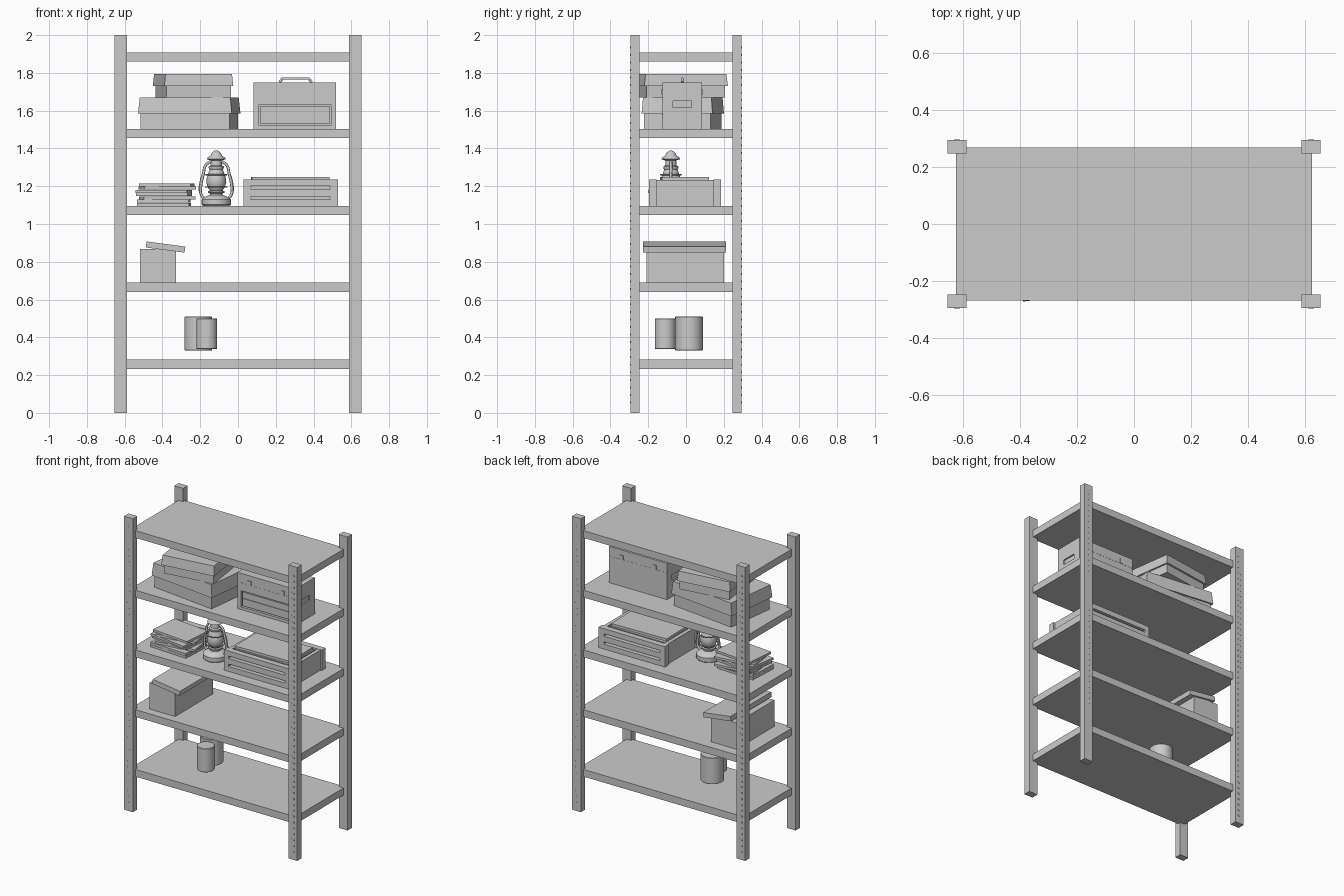
import bpy, math, random
from mathutils import Vector

if "Cube" in bpy.data.objects:
    bpy.data.objects.remove(bpy.data.objects["Cube"])
random.seed(4)


def box(name, x, y, z, rot=0, tilt=0, taper=1.0):
    """Box from (min, max) ranges, turned about its own centre; taper scales the top."""
    c = Vector(((x[0]+x[1])/2, (y[0]+y[1])/2, (z[0]+z[1])/2))
    bpy.ops.mesh.primitive_cube_add(size=1, location=c)
    o = bpy.context.object
    o.name = name
    for v in o.data.vertices:
        k = taper if v.co.z > 0 else 1
        v.co = (v.co.x*(x[1]-x[0])*k, v.co.y*(y[1]-y[0])*k, v.co.z*(z[1]-z[0]))
    o.rotation_euler = (0, math.radians(tilt), math.radians(rot))
    return o


def cbox(name, cx, cy, w, d, z, **kw):
    return box(name, (cx-w/2, cx+w/2), (cy-d/2, cy+d/2), z, **kw)


def cut(o, cutter):
    m = o.modifiers.new("cut", 'BOOLEAN')
    m.operation, m.object, m.solver = 'DIFFERENCE', cutter, 'EXACT'
    bpy.context.view_layer.objects.active = o
    bpy.ops.object.modifier_apply(modifier=m.name)
    bpy.data.objects.remove(cutter)


def lathe(name, profile, loc, n=32):
    """Revolve (radius, height) points; closed with caps."""
    verts, faces = [], []
    for r, z in profile:
        for i in range(n):
            a = 2*math.pi*i/n
            verts.append((r*math.cos(a), r*math.sin(a), z))
    for j in range(len(profile)-1):
        for i in range(n):
            k = (i+1) % n
            faces.append((j*n+i, j*n+k, (j+1)*n+k, (j+1)*n+i))
    faces += [tuple(reversed(range(n))), tuple(range(len(verts)-n, len(verts)))]
    me = bpy.data.meshes.new(name)
    me.from_pydata(verts, [], faces)
    o = bpy.data.objects.new(name, me)
    bpy.context.collection.objects.link(o)
    o.location = loc
    bpy.ops.object.select_all(action='DESELECT')
    o.select_set(True)
    bpy.context.view_layer.objects.active = o
    bpy.ops.object.shade_smooth_by_angle(angle=math.radians(40))
    return o


def tube(name, pts, r, loc=(0, 0, 0), smooth=True, cyclic=False):
    cu = bpy.data.curves.new(name, 'CURVE')
    cu.dimensions, cu.bevel_depth, cu.bevel_resolution = '3D', r, 2
    cu.use_fill_caps, cu.resolution_u = True, 6
    s = cu.splines.new('BEZIER')
    s.bezier_points.add(len(pts)-1)
    for b, p in zip(s.bezier_points, pts):
        b.co = p
        b.handle_left_type = b.handle_right_type = 'AUTO' if smooth else 'VECTOR'
    s.use_cyclic_u = cyclic
    o = bpy.data.objects.new(name, cu)
    bpy.context.collection.objects.link(o)
    o.location = loc
    return o


# Posts with a column of small slots on their outer faces
for sx in (-1, 1):
    for sy in (-1, 1):
        cbox("post", sx*0.62, sy*0.271, 0.066, 0.048, (0, 2))
        s = cbox("post_slots", sx*0.62, sy*0.295, 0.022, 0.0012, (0.05, 0.06))
        a = s.modifiers.new("column", 'ARRAY')
        a.count, a.use_relative_offset, a.use_constant_offset = 48, False, True
        a.constant_offset_displace = (0, 0, 0.04)

# Shelves
for z in (0.233, 0.64, 1.047, 1.454, 1.86):
    cbox("shelf", 0, 0, 1.245, 0.536, (z, z+0.049))

# Two stacked cartons on the upper shelf, turned opposite ways
cbox("lower_carton", -0.258, -0.017, 0.475, 0.355, (1.503, 1.62), rot=-7)
cbox("lower_carton_lid", -0.258, -0.017, 0.50, 0.378, (1.585, 1.67), rot=-7, taper=0.965)
cbox("upper_carton", -0.238, -0.025, 0.345, 0.42, (1.67, 1.75), rot=8)
cbox("upper_carton_lid", -0.238, -0.025, 0.368, 0.447, (1.73, 1.795), rot=8, taper=0.965)

# Toolbox: recessed drawer, end grips, lid seam, latches and handle
tb = box("toolbox", (0.083, 0.52), (-0.125, 0.085), (1.503, 1.75))
cut(tb, box("cutter", (0.112, 0.493), (-0.15, -0.108), (1.522, 1.632)))
for x in (0.083, 0.52):
    cut(tb, cbox("cutter", x, -0.02, 0.02, 0.1, (1.617, 1.652)))
box("drawer_front", (0.12, 0.485), (-0.122, -0.1), (1.53, 1.624))
box("drawer_pull", (0.125, 0.48), (-0.127, -0.12), (1.577, 1.583))
for y in (-0.1255, 0.0855):
    box("lid_seam", (0.085, 0.518), (y-0.0005, y+0.0005), (1.683, 1.686))
    for x in (0.175, 0.425):
        cbox("latch", x, y, 0.026, 0.008, (1.685, 1.715))
tube("toolbox_handle", [(x, -0.02, z) for x, z in
     ((0.22, 1.75), (0.235, 1.77), (0.375, 1.77), (0.39, 1.75))], 0.007, smooth=False)

# Stack of magazines
for i in range(7):
    z = 1.096 + i*0.0172
    cbox("magazine", -0.385+random.uniform(-.012, .012), -0.07+random.uniform(-.015, .015),
         0.275, 0.205, (z, z+0.0155), rot=random.uniform(-14, 14))

# Lantern: tank, burner, globe, chimney and hood
L = (-0.115, -0.08, 1.096)
lathe("lantern_tank", [(.070, 0), (.077, .006), (.077, .034), (.070, .042), (.045, .054), (.034, .058)], L)
lathe("lantern_burner", [(.034, .055), (.034, .066), (.044, .07), (.044, .078), (.03, .082)], L)
lathe("lantern_globe", [(.033, .08), (.046, .1), (.053, .125), (.05, .15), (.041, .175), (.034, .195)], L)
lathe("lantern_hood", [(.036, .193), (.04, .2), (.04, .208), (.03, .214), (.028, .24), (.05, .247),
                       (.046, .256), (.03, .266), (.024, .28), (.012, .29), (.004, .294)], L)
# Lantern side tubes, globe guard and carrying ring
for s in (-1, 1):
    tube("lantern_side_tube", [(s*x, 0, z) for x, z in
         ((.06, .035), (.08, .06), (.082, .1), (.068, .17), (.056, .215), (.03, .235))], 0.0075, L)
    tube("lantern_bail", [(s*x, .006, z) for x, z in
         ((.062, .2), (.085, .13), (.088, .07), (.07, .04))], 0.003, L)
for h in (.1, .165):
    tube("globe_guard", [(.056*math.cos(i*math.pi/4), .056*math.sin(i*math.pi/4), h)
                         for i in range(8)], 0.003, L, cyclic=True)

# Slotted crate with papers inside
for y in ((-0.195, -0.155), (0.145, 0.185)):
    p = box("crate_side", (0.03, 0.53), y, (1.096, 1.235))
    for z in ((1.13, 1.146), (1.184, 1.2)):
        cut(p, box("cutter", (0.065, 0.49), (y[0]-.01, y[1]+.01), z))
for x in ((0.04, 0.065), (0.495, 0.52)):
    box("crate_end", x, (-0.156, 0.146), (1.096, 1.233))
box("crate_floor", (0.06, 0.5), (-0.155, 0.145), (1.096, 1.11))
cbox("crate_papers", 0.278, -0.005, 0.415, 0.27, (1.11, 1.232))
cbox("top_papers", 0.276, -0.008, 0.41, 0.25, (1.234, 1.25), rot=1.5)

# Storage box with a tilted lid
box("storage_box", (-0.52, -0.327), (-0.21, 0.2), (0.687, 0.868))
box("storage_box_lid", (-0.487, -0.28), (-0.227, 0.213), (0.862, 0.894), tilt=7.5)

# Cans
for x, y, r, z0, z1 in ((-0.21, 0.016, 0.073, 0.33, 0.51), (-0.165, -0.11, 0.055, 0.338, 0.50)):
    lathe("can", [(r-.003, 0), (r, .003), (r, z1-z0-.003), (r-.003, z1-z0)], (x, y, z0))
